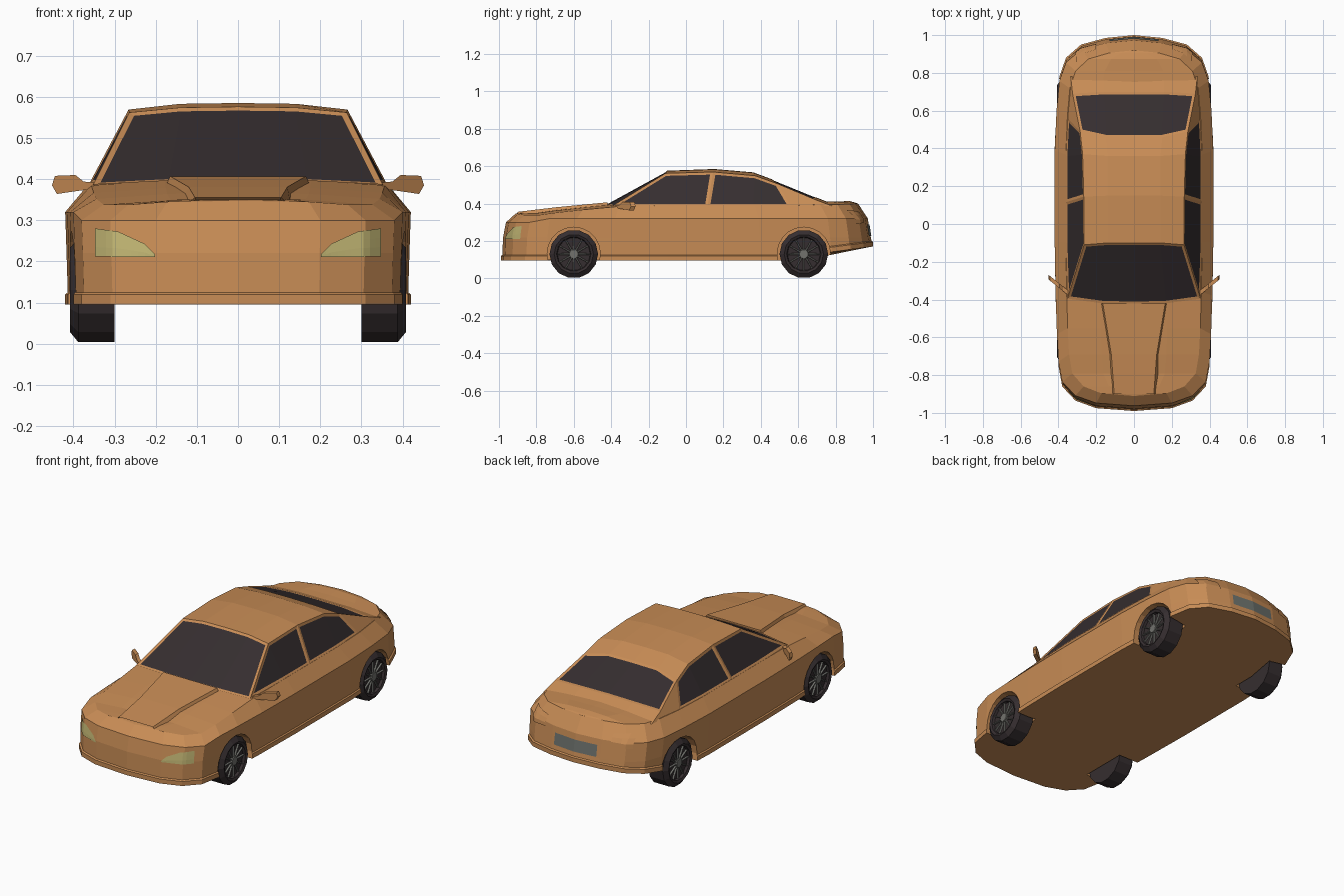
import bpy, bmesh, math
from mathutils import Vector
from mathutils.bvhtree import BVHTree

if "Cube" in bpy.data.objects:
    bpy.data.objects.remove(bpy.data.objects["Cube"])


def material(name, r, g, b):
    m = bpy.data.materials.new(name)
    m.diffuse_color = (r, g, b, 1)
    m.use_nodes = True
    m.node_tree.nodes["Principled BSDF"].inputs["Base Color"].default_value = m.diffuse_color
    return m


PAINT = material("copper paint", .58, .265, .092)
DARK = material("dark glass and rubber", .036, .027, .029)
LAMP = material("pale yellow lamp", .53, .46, .17)
PLATE = material("grey plate", .15, .165, .15)
RIM = material("grey metal", .17, .17, .155)


def finish(bm, name, mats, normals=True):
    if normals:
        bmesh.ops.recalc_face_normals(bm, faces=bm.faces)
    me = bpy.data.meshes.new(name)
    bm.to_mesh(me)
    bm.free()
    ob = bpy.data.objects.new(name, me)
    bpy.context.collection.objects.link(ob)
    for m in mats:
        me.materials.append(m)
    return ob


# ---- lower body: stacked plan outlines, closed by a crowned hood and deck
PLAN = [(0, -.99), (.2, -.975), (.31, -.935), (.38, -.86), (.40, -.75), (.408, -.6),
        (.415, -.39), (.42, -.1), (.42, .14), (.42, .40), (.41, .62), (.395, .78),
        (.36, .88), (.28, .95), (.15, .985), (0, 1.0)]
TOP_Z = [.347, .345, .338, .338, .352, .367, .385, .39, .39, .39, .39,
         .395, .395, .398, .40, .40]
N = len(PLAN)


def bottom_z(y):
    return .095 if y < .7 else .142 + (y - .78) * .13


LEVELS = [(1, 1, lambda i, y: bottom_z(y)),
          (1, 1, lambda i, y: bottom_z(y) + .025),
          (.985, .992, lambda i, y: bottom_z(y) + .03),
          (.992, .988, lambda i, y: .22),
          (1, .972, lambda i, y: .30 if y < -.8 else .32),
          (.86, .92, lambda i, y: TOP_Z[i])]

bm = bmesh.new()
rings = []
for sx, sy, zf in LEVELS:
    half = [(x * sx, y * sy, zf(i, y)) for i, (x, y) in enumerate(PLAN)]
    full = half + [(-x, y, z) for x, y, z in half[-2:0:-1]]
    rings.append([bm.verts.new(p) for p in full])
M = len(rings[0])
for a, b in zip(rings, rings[1:]):
    for i in range(M):
        j = (i + 1) % M
        bm.faces.new((a[i], a[j], b[j], b[i]))
bm.faces.new(rings[0][::-1])
rows = []
for i in range(1, N - 1):
    r, l = rings[-1][i], rings[-1][M - i]
    crown = .005 if i in (1, N - 2) else .016
    mid = [bm.verts.new((r.co.x * f, r.co.y, r.co.z + crown * (1 - f * f)))
           for f in (.5, 0, -.5)]
    rows.append([r] + mid + [l])
for a, b in zip(rows, rows[1:]):
    for k in range(4):
        bm.faces.new((a[k], b[k], b[k + 1], a[k + 1]))
for k in range(4):
    bm.faces.new((rings[-1][0], rows[0][k], rows[0][k + 1]))
    bm.faces.new((rings[-1][N - 1], rows[-1][k + 1], rows[-1][k]))
body = finish(bm, "body", [PAINT])

# ---- wheel arches
AXLES = (-.60, .63)
for y in AXLES:
    for s in (1, -1):
        bpy.ops.mesh.primitive_cylinder_add(vertices=20, radius=.142, depth=.24,
                                            location=(s * .41, y, .132),
                                            rotation=(0, math.pi / 2, 0))
        cutter = bpy.context.object
        cutter.hide_render = True
        mod = body.modifiers.new("arch", 'BOOLEAN')
        mod.operation, mod.solver, mod.object = 'DIFFERENCE', 'EXACT', cutter
        bpy.context.view_layer.objects.active = body
        bpy.ops.object.modifier_apply(modifier=mod.name)
        bpy.data.objects.remove(cutter)

# ---- cabin: lofted sections (base, gutter, crown, centre), glass inset
SECTIONS = [
    ((.352, -.395, .387), (.352, -.395, .387), (.17, -.42, .396), (0, -.425, .398)),
    ((.362, -.10, .388), (.264, -.11, .562), (.14, -.10, .574), (0, -.10, .576)),
    ((.362, .115, .388), (.266, .145, .569), (.14, .15, .583), (0, .15, .585)),
    ((.362, .36, .388), (.272, .37, .549), (.14, .36, .565), (0, .36, .567)),
    ((.352, .56, .388), (.285, .49, .506), (.15, .46, .528), (0, .46, .530)),
    ((.342, .70, .388), (.325, .69, .422), (.16, .70, .430), (0, .70, .432)),
    ((.335, .78, .388), (.335, .78, .388), (.16, .79, .395), (0, .79, .396))]
bm = bmesh.new()
pool, cells = {}, {}


def vert(p):
    if p not in pool:
        pool[p] = bm.verts.new(p)
    return pool[p]


grid = [[vert(p) for p in s] + [vert((-x, y, z)) for x, y, z in s[2::-1]] for s in SECTIONS]
for i in range(len(grid) - 1):
    for j in range(6):
        quad = (grid[i][j], grid[i + 1][j], grid[i + 1][j + 1], grid[i][j + 1])
        cells[i, j] = bm.faces.new(list(dict.fromkeys(quad)))
bm.normal_update()
WINDOWS = [[(0, j) for j in range(1, 5)], [(4, j) for j in range(1, 5)]]
for j in (0, 5):
    WINDOWS += [[(0, j), (1, j)], [(2, j), (3, j)]]
for w in WINDOWS:
    faces = [cells[c] for c in w]
    bmesh.ops.inset_region(bm, faces=faces, thickness=.014, depth=-.003,
                           use_boundary=True, use_even_offset=True)
    for f in faces:
        f.material_index = 1
finish(bm, "cabin", [PAINT, DARK], normals=False)

# ---- hood bulge with a scoop opening
bm = bmesh.new()
secs = [[bm.verts.new(p) for p in ((wb, y, zb), (wt, y, zt), (-wt, y, zt), (-wb, y, zb))]
        for y, wb, zb, wt, zt in ((-.90, .13, .326, .105, .356), (-.69, .14, .34, .12, .381),
                                  (-.42, .18, .375, .165, .407))]
for a, b in zip(secs, secs[1:]):
    for k in range(4):
        bm.faces.new((a[k], a[(k + 1) % 4], b[(k + 1) % 4], b[k]))
front = bm.faces.new(secs[0])
bm.faces.new(secs[-1][::-1])
bmesh.ops.recalc_face_normals(bm, faces=bm.faces)
bmesh.ops.inset_region(bm, faces=[front], thickness=.007, depth=-.015)
finish(bm, "hood_scoop", [PAINT], normals=False)

# ---- lamps and plate: thin patches laid onto the body surface
bvh = BVHTree.FromObject(body, bpy.context.evaluated_depsgraph_get())


def patch(name, cols, facing, mat, steps=4, rise=.004):
    bm = bmesh.new()
    lines = []
    pts = []
    for a, b in zip(cols, cols[1:]):
        pts += [Vector(a).lerp(Vector(b), t / steps) for t in range(steps)]
    for x, lo, hi in pts + [Vector(cols[-1])]:
        line = []
        for k in range(4):
            z = lo + (hi - lo) * k / 3
            hit, nor, _, _ = bvh.ray_cast(Vector((x, 2 * facing, z)), Vector((0, -facing, 0)))
            line.append(bm.verts.new(hit + nor * rise))
        lines.append(line)
    for a, b in zip(lines, lines[1:]):
        for k in range(3):
            q = (a[k], b[k], b[k + 1], a[k + 1])
            bm.faces.new(q if (b[0].co.x > a[0].co.x) == (facing < 0) else q[::-1])
    return finish(bm, name, [mat], normals=False)


for s, side in ((1, "right"), (-1, "left")):
    patch("headlight_" + side, [(s * .20, .211, .217), (s * .225, .211, .242),
                                (s * .29, .211, .272), (s * .345, .212, .28)], -1, LAMP)
    patch("tail_panel_" + side, [(s * .20, .30, .352), (s * .305, .29, .362)], 1, PAINT, rise=.006)
patch("rear_plate", [(-.13, .225, .288), (.13, .225, .288)], 1, PLATE, steps=8)

# ---- wheels: spun tyre profile, spokes and hub
SEG = 14
TYRE = [(.30, 0), (.30, .13), (.388, .13), (.408, .105), (.402, .092), (.388, .088), (.388, 0)]


def wheel(name, s, yc):
    bm = bmesh.new()
    zc = .1305

    def pt(x, r, a):
        return bm.verts.new((s * x, yc + r * math.sin(a), zc + r * math.cos(a)))

    def disc(profile, seg, mi):
        spun = [[pt(x, r, 2 * math.pi * (k + .5) / seg) for k in range(seg)] if r
                else [pt(x, 0, 0)] * seg for x, r in profile]
        for a, b in zip(spun, spun[1:]):
            for k in range(seg):
                n = (k + 1) % seg
                f = bm.faces.new(list(dict.fromkeys((a[k], a[n], b[n], b[k]))))
                f.material_index = mi

    disc(TYRE, SEG, 0)
    disc([(.386, .028), (.401, .024), (.401, 0)], 10, 1)
    for k in range(12):
        a = 2 * math.pi * k / 12
        lo = [pt(.387, r, a + d / r) for r, d in ((.02, -.005), (.088, -.004), (.088, .004), (.02, .005))]
        hi = [pt(.397, r, a + d / r) for r, d in ((.02, -.003), (.088, -.0025), (.088, .0025), (.02, .003))]
        for q in [hi] + [[lo[n], lo[(n + 1) % 4], hi[(n + 1) % 4], hi[n]] for n in range(4)]:
            bm.faces.new(q).material_index = 1
    finish(bm, name, [DARK, RIM])


for y, end in zip(AXLES, ("front", "rear")):
    for s, side in ((1, "right"), (-1, "left")):
        wheel(f"wheel_{end}_{side}", s, y)

# ---- door mirrors: swept-back extruded outline
OUTLINE = [(.35, .376), (.385, .372), (.44, .364), (.452, .385), (.445, .408), (.395, .41), (.375, .394), (.35, .392)]
for s, side in ((1, "right"), (-1, "left")):
    bm = bmesh.new()
    loops = [[bm.verts.new((s * x, -.36 + (x - .37) * .8 + d, z)) for x, z in OUTLINE] for d in (0, .025)]
    bm.faces.new(loops[0])
    bm.faces.new(loops[1][::-1])
    for k in range(len(OUTLINE)):
        n = (k + 1) % len(OUTLINE)
        bm.faces.new((loops[0][k], loops[0][n], loops[1][n], loops[1][k]))
    finish(bm, "mirror_" + side, [PAINT])
